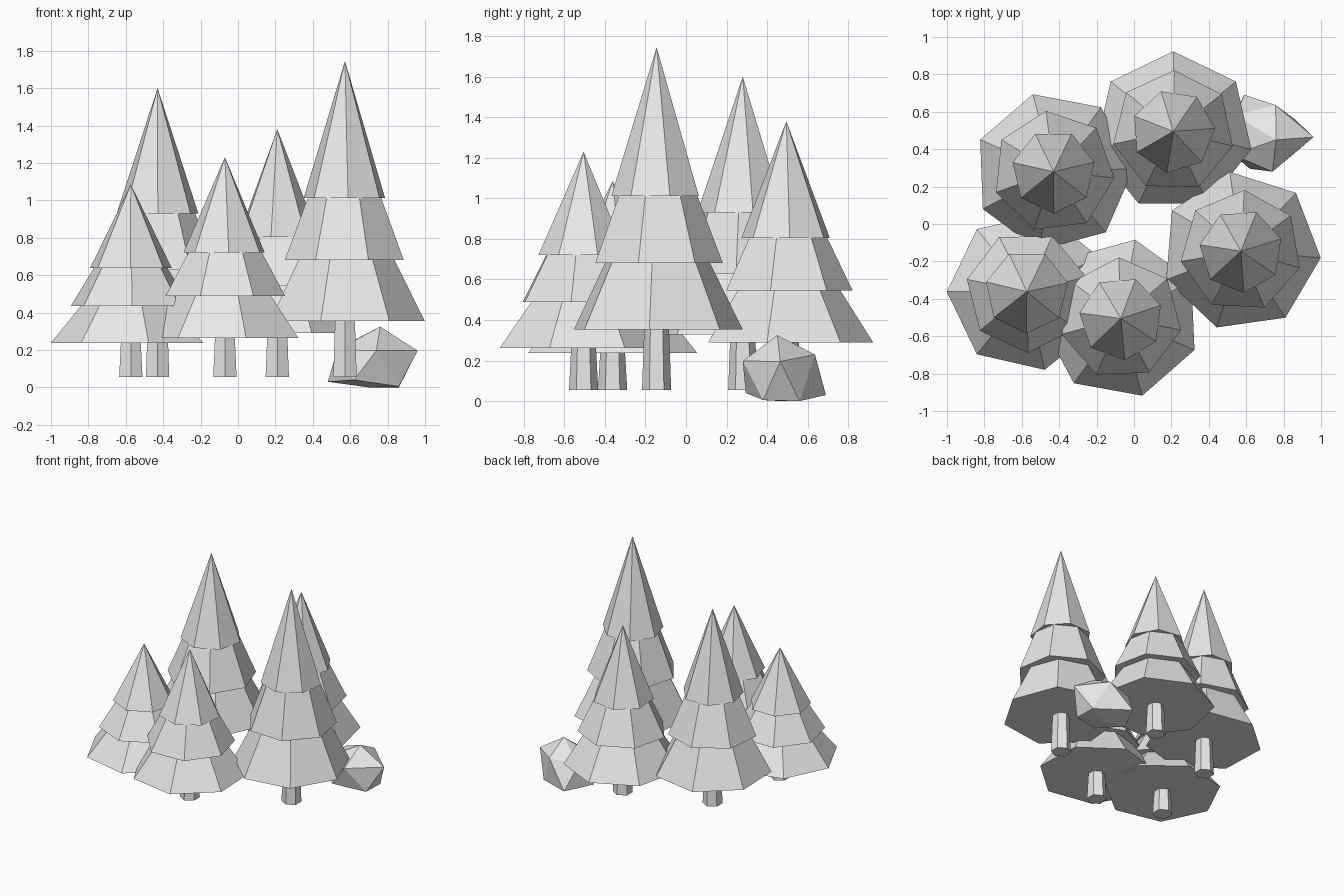
import bpy, bmesh
from math import cos, sin, radians, tau

cube = bpy.data.objects.get("Cube")
if cube:
    bpy.data.objects.remove(cube, do_unlink=True)

grey = bpy.data.materials.new("plain_grey")
grey.use_nodes = True
grey.diffuse_color = (0.8, 0.8, 0.8, 1)
grey.node_tree.nodes["Principled BSDF"].inputs["Base Color"].default_value = (0.8, 0.8, 0.8, 1)


def finish(name, bm):
    bmesh.ops.recalc_face_normals(bm, faces=bm.faces)
    mesh = bpy.data.meshes.new(name)
    bm.to_mesh(mesh)
    bm.free()
    mesh.materials.append(grey)
    obj = bpy.data.objects.new(name, mesh)
    bpy.context.collection.objects.link(obj)
    return obj


def frustum(name, centre, sides, turn, z0, r0, z1, r1):
    """Closed flat-sided frustum, or a cone when r1 is zero."""
    bm = bmesh.new()
    angles = [radians(turn) + tau * i / sides for i in range(sides)]

    def ring(r, z):
        return [bm.verts.new((centre[0] + r * cos(a), centre[1] + r * sin(a), z)) for a in angles]

    low = ring(r0, z0)
    bm.faces.new(low)
    if r1:
        high = ring(r1, z1)
        bm.faces.new(high)
    else:
        high = [bm.verts.new((*centre, z1))] * sides
    for i in range(sides):
        j = (i + 1) % sides
        corners = [low[i], low[j], high[j], high[i]]
        bm.faces.new(corners if r1 else corners[:3])
    return finish(name, bm)


GROUND = 0.055
# Tier: bottom and top as fractions of tree height, bottom and top radius
TIERS = {
    "lower": (0.177, 0.39, 0.428, 0.25),
    "middle": (0.37, 0.585, 0.327, 0.19),
    "top": (0.566, 1.0, 0.224, 0),
}
# Tree: centre, height, turn of the lower, middle and top tiers
TREES = {
    "right_tree": ((0.572, -0.145), 1.69, (-4.8, -16, 17)),
    "back_tree": ((0.21, 0.495), 1.325, (90, 89, 107)),
    "back_left_tree": ((-0.43, 0.28), 1.545, (105, 97, 116)),
    "front_tree": ((-0.07, -0.505), 1.175, (79.7, 92, 121)),
    "front_left_tree": ((-0.573, -0.362), 1.03, (180, 14, 115)),
}

for tree, (centre, height, turns) in TREES.items():
    frustum(tree + "_trunk", centre, 6, 90, GROUND, 0.072,
            GROUND + 0.2 * height, 0.06)
    for (tier, (b, t, r0, r1)), turn in zip(TIERS.items(), turns):
        frustum(f"{tree}_{tier}_branches", centre, 7, turn,
                GROUND + b * height, r0, GROUND + t * height, r1)

# Faceted boulder as the hull of a few corners
corners = [(0.76, 0.45, 0.325), (0.96, 0.465, 0.196), (0.757, 0.636, 0.23),
           (0.74, 0.28, 0.197), (0.53, 0.37, 0.2), (0.54, 0.58, 0.21),
           (0.86, 0.56, 0), (0.86, 0.38, 0.005), (0.59, 0.69, 0.03),
           (0.62, 0.295, 0.04), (0.48, 0.47, 0.03), (0.7, 0.47, 0)]
bm = bmesh.new()
for co in corners:
    bm.verts.new(co)
hull = bmesh.ops.convex_hull(bm, input=bm.verts)
spare = {v for v in hull["geom_interior"] + hull["geom_unused"]
         if isinstance(v, bmesh.types.BMVert)}
bmesh.ops.delete(bm, geom=list(spare), context="VERTS")
finish("boulder", bm)
